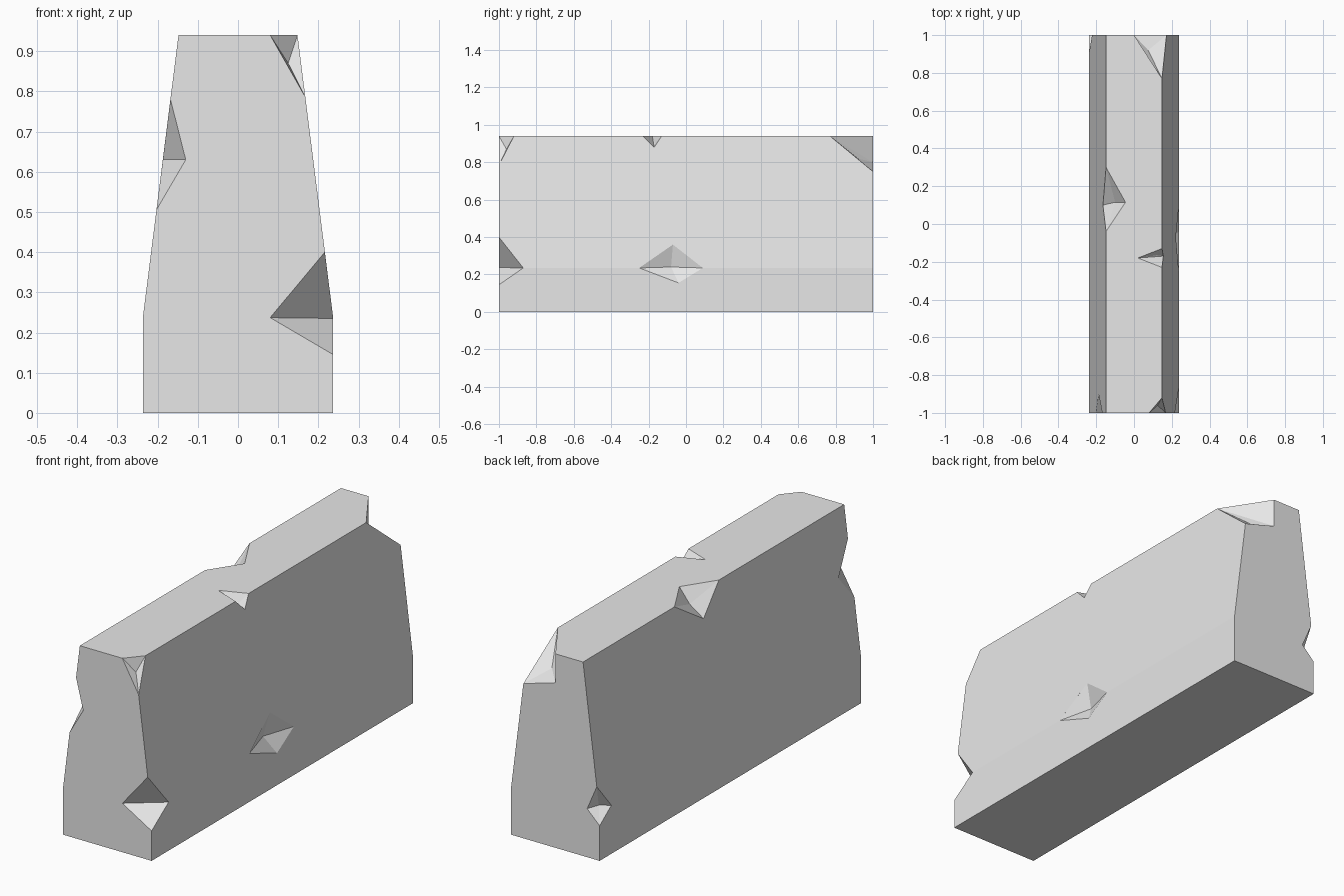
import bpy, bmesh
from mathutils import Vector

cube = bpy.data.objects.get("Cube")
if cube:
    bpy.data.objects.remove(cube, do_unlink=True)

# Concrete colour
concrete = bpy.data.materials.new("concrete_grey")
concrete.use_nodes = True
grey = (0.8, 0.8, 0.8, 1)
concrete.diffuse_color = grey
concrete.node_tree.nodes["Principled BSDF"].inputs["Base Color"].default_value = grey

# Cross-section half widths: foot, crease, top
FOOT, TOP, CREASE, HEIGHT = 0.237, 0.148, 0.235, 0.94


def make_object(name, bm):
    bmesh.ops.recalc_face_normals(bm, faces=bm.faces)
    mesh = bpy.data.meshes.new(name)
    bm.to_mesh(mesh)
    bm.free()
    mesh.materials.append(concrete)
    obj = bpy.data.objects.new(name, mesh)
    bpy.context.collection.objects.link(obj)
    return obj


# Barrier body: profile extruded along its length
half = [(FOOT, 0), (FOOT, CREASE), (TOP, HEIGHT)]
profile = half + [(-x, z) for x, z in reversed(half)]
bm = bmesh.new()
face = bm.faces.new([bm.verts.new((x, -1, z)) for x, z in profile])
ext = bmesh.ops.extrude_face_region(bm, geom=[face], use_keep_orig=True)
bmesh.ops.translate(bm, vec=(0, 2, 0),
                    verts=[g for g in ext["geom"] if isinstance(g, bmesh.types.BMVert)])
barrier = make_object("barrier_body", bm)

# Chips: an outer point, the deepest point, then the rim on the surface
chips = {
    "front_top_corner": [(0.3, -1.15, 1.1), (0.125, -0.96, 0.87),
                         (0.08, -1, 0.94), (0.168, -1, 0.785), (0.148, -0.92, 0.94)],
    "back_top_corner": [(0.35, 1.2, 1.15), (0.075, 0.92, 0.82), (0, 1, 0.94),
                        (0, 1, 0.8), (0.172, 1, 0.75), (0.148, 0.77, 0.94)],
    "right_top_edge": [(-0.3, 0.12, 1.1), (-0.1, 0.115, 0.87), (-0.148, 0.3, 0.94),
                       (-0.148, -0.04, 0.94), (-0.045, 0.115, 0.94), (-0.165, 0.1, 0.81)],
    "left_top_edge": [(0.3, -0.18, 1.1), (0.12, -0.165, 0.9), (0.148, -0.23, 0.94),
                      (0.148, -0.13, 0.94), (0.02, -0.18, 0.94), (0.156, -0.17, 0.88)],
    "left_side": [(0.4, -0.06, 0.25), (0.19, -0.08, 0.24), (0.237, -0.25, 0.235),
                  (0.221, -0.07, 0.36), (0.237, 0.09, 0.235), (0.237, -0.04, 0.155)],
    "front_left_edge": [(0.4, -1.15, 0.25), (0.197, -0.965, 0.237), (0.216, -1, 0.4),
                        (0.237, -1, 0.145), (0.08, -1, 0.237), (0.237, -0.87, 0.235)],
    "front_right_edge": [(-0.35, -1.15, 0.63), (-0.165, -0.965, 0.63), (-0.168, -1, 0.78),
                         (-0.203, -1, 0.505), (-0.13, -1, 0.63), (-0.187, -0.9, 0.63)],
    "back_right_edge": [(-0.4, 1.15, 0.25), (-0.197, 0.95, 0.24), (-0.222, 1, 0.355),
                        (-0.237, 1, 0.17), (-0.17, 1, 0.235), (-0.237, 0.91, 0.235)],
}
for name, points in chips.items():
    bm = bmesh.new()
    for p in points:
        bm.verts.new(Vector(p))
    hull = bmesh.ops.convex_hull(bm, input=bm.verts)
    spare = {v for v in hull["geom_interior"] if isinstance(v, bmesh.types.BMVert)}
    bmesh.ops.delete(bm, geom=list(spare), context="VERTS")
    cutter = make_object("chip_cutter_" + name, bm)
    cutter.hide_render = True
    mod = barrier.modifiers.new("chip_" + name, "BOOLEAN")
    mod.operation, mod.solver, mod.object = "DIFFERENCE", "EXACT", cutter

# Bake the chips and drop the cutters
depsgraph = bpy.context.evaluated_depsgraph_get()
chipped = bpy.data.meshes.new_from_object(barrier.evaluated_get(depsgraph))
barrier.modifiers.clear()
barrier.data = chipped
chipped.materials.clear()
chipped.materials.append(concrete)
for p in chipped.polygons:
    p.material_index = 0
    p.use_smooth = False
for obj in [o for o in bpy.data.objects if o.name.startswith("chip_cutter_")]:
    bpy.data.objects.remove(obj, do_unlink=True)
